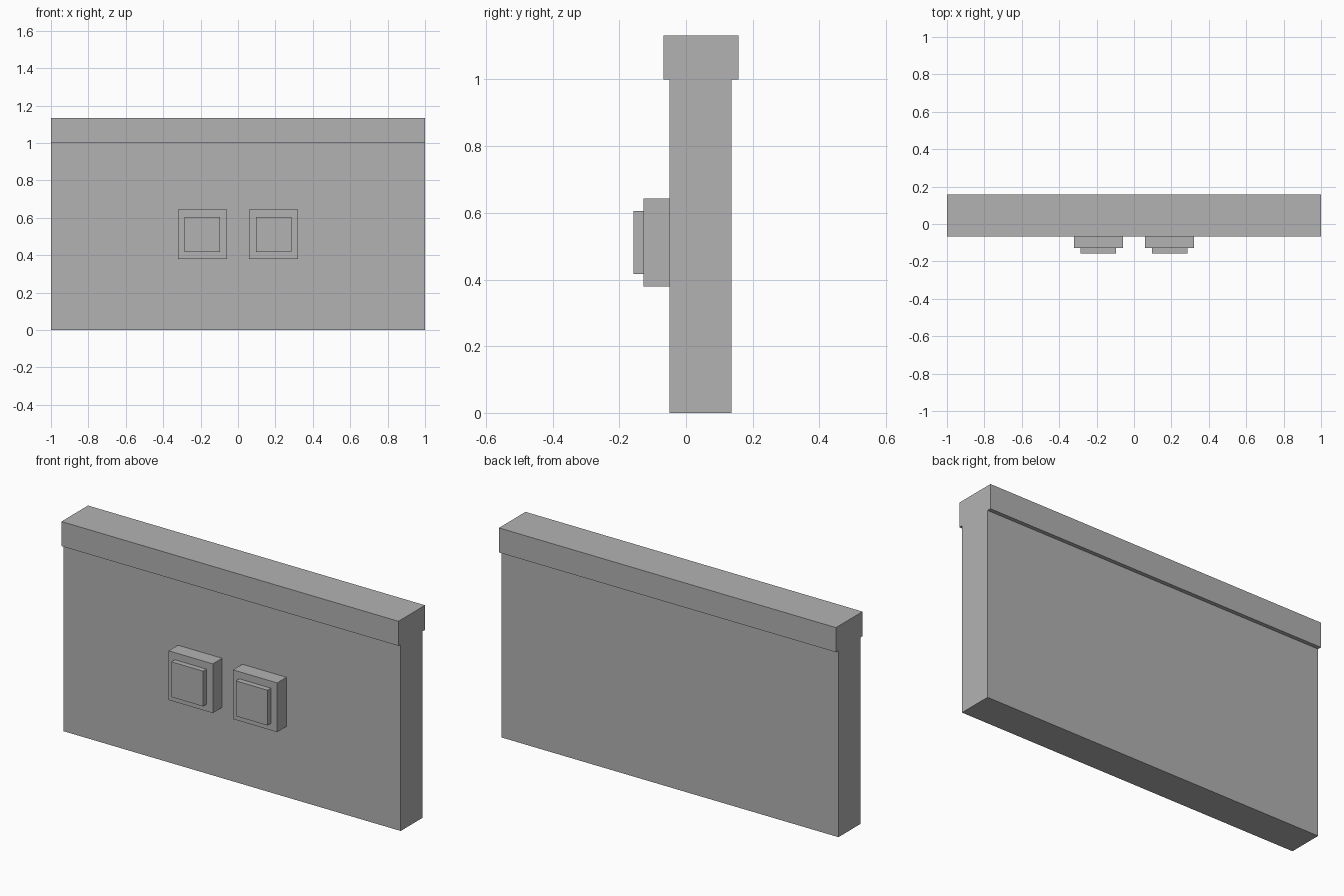
import bpy

cube = bpy.data.objects.get("Cube")
if cube:
    bpy.data.objects.remove(cube, do_unlink=True)

# Single plain grey
grey = bpy.data.materials.new("plain_grey")
grey.use_nodes = True
colour = (0.448, 0.448, 0.448, 1.0)
grey.diffuse_color = colour
grey.node_tree.nodes["Principled BSDF"].inputs["Base Color"].default_value = colour


def block(name, x, y, z):
    """Box spanning the given (low, high) ranges."""
    spans = (x, y, z)
    bpy.ops.mesh.primitive_cube_add(size=1, location=[(a + b) / 2 for a, b in spans])
    obj = bpy.context.object
    obj.name = name
    obj.scale = [b - a for a, b in spans]
    bpy.ops.object.transform_apply(location=False, rotation=False, scale=True)
    obj.data.materials.append(grey)
    return obj


# Wall slab with an overhanging cap
block("wall", (-1, 1), (-0.049, 0.136), (0, 1))
block("wall_cap", (-1, 1), (-0.068, 0.157), (1, 1.132))

# Pair of stepped square panels on the front
for side, centre in (("left", 0.191), ("right", -0.191)):
    block(side + "_panel_base", (centre - 0.131, centre + 0.131),
          (-0.128, -0.049), (0.379, 0.643))
    block(side + "_panel_face", (centre - 0.094, centre + 0.094),
          (-0.157, -0.128), (0.416, 0.605))
